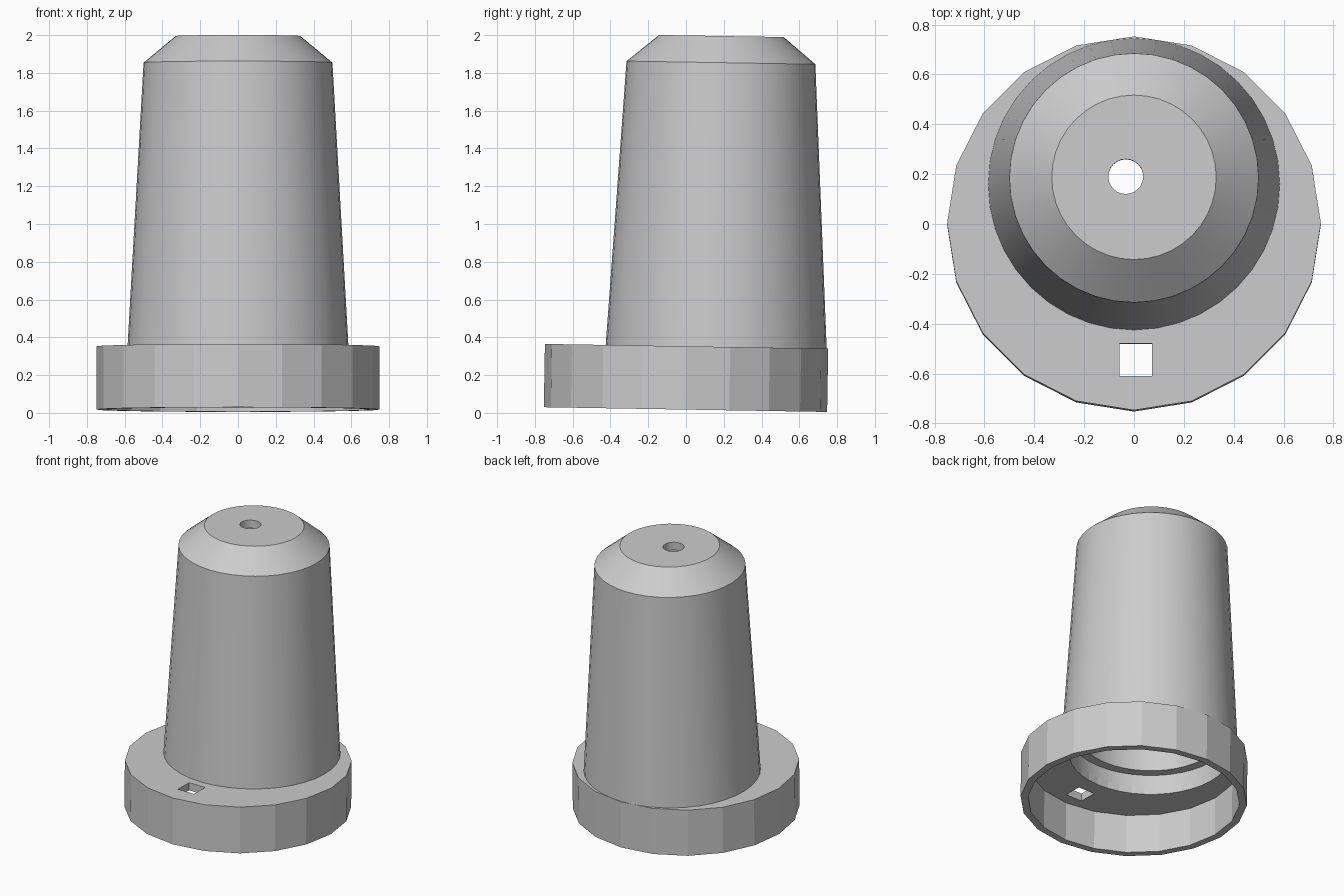
import bpy, bmesh, math

if "Cube" in bpy.data.objects:
    bpy.data.objects.remove(bpy.data.objects["Cube"])

TILT = -0.0167          # whole part leans back very slightly
BODY_Y = 0.154          # body axis is offset towards the back

grey = bpy.data.materials.new("light grey")
grey.diffuse_color = (0.6, 0.6, 0.6, 1)
grey.use_nodes = True
grey.node_tree.nodes["Principled BSDF"].inputs["Base Color"].default_value = grey.diffuse_color


def make(name, bm):
    bmesh.ops.recalc_face_normals(bm, faces=bm.faces)
    me = bpy.data.meshes.new(name)
    bm.to_mesh(me)
    bm.free()
    me.materials.append(grey)
    ob = bpy.data.objects.new(name, me)
    ob.rotation_euler.x = TILT
    bpy.context.collection.objects.link(ob)
    return ob


def lathe(name, profile, sides, x=0, y=0, closed=False):
    """Revolve (radius, z) points about a vertical axis at x, y."""
    bm = bmesh.new()
    rings = []
    for r, z in profile:
        rings.append([bm.verts.new((x + r * math.cos(2 * math.pi * i / sides),
                                    y + r * math.sin(2 * math.pi * i / sides), z))
                      for i in range(sides)])
    pairs = list(zip(rings, rings[1:]))
    if closed:
        pairs.append((rings[-1], rings[0]))
    else:
        bm.faces.new(rings[0])
        bm.faces.new(rings[-1])
    for a, b in pairs:
        for i in range(sides):
            j = (i + 1) % sides
            bm.faces.new((a[i], a[j], b[j], b[i]))
    return make(name, bm)


def cut(ob, cutter):
    mod = ob.modifiers.new("cut", 'BOOLEAN')
    mod.operation = 'DIFFERENCE'
    mod.solver = 'EXACT'
    mod.object = cutter
    bpy.context.view_layer.objects.active = ob
    bpy.ops.object.modifier_apply(modifier=mod.name)
    bpy.data.objects.remove(cutter)


# Flange: 20-sided cup, open underneath, with body opening and square slot
flange = lathe("base_flange", [(0.75, 0.0175), (0.75, 0.3525)], 20, y=-0.003)
cut(flange, lathe("flange_cavity", [(0.70, -0.1), (0.70, 0.297)], 20, y=-0.003))
cut(flange, lathe("body_opening", [(0.53, 0.2), (0.53, 0.5)], 40, y=BODY_Y))
bm = bmesh.new()
bmesh.ops.create_cube(bm, size=1)
bmesh.ops.scale(bm, vec=(0.13, 0.13, 0.4), verts=bm.verts)
bmesh.ops.translate(bm, vec=(0.007, -0.551, 0.35), verts=bm.verts)
cut(flange, make("square_slot", bm))

# Body: hollow tapered shell with chamfered top and an inner ledge
body = lathe("tapered_body", [
    (0.585, 0.3525), (0.50, 1.857), (0.33, 1.998),      # outside
], 40, y=BODY_Y)
cut(body, lathe("body_cavity", [
    (0.53, 0.2), (0.53, 0.44), (0.465, 0.44), (0.44, 1.83), (0.31, 1.94),
], 40, y=BODY_Y))
cut(body, lathe("top_hole", [(0.07, 1.7), (0.07, 2.2)], 24, x=-0.033, y=BODY_Y + 0.003))

# Smooth the round walls, keep the edges crisp
bpy.ops.object.select_all(action='DESELECT')
body.select_set(True)
bpy.context.view_layer.objects.active = body
bpy.ops.object.shade_smooth_by_angle(angle=math.radians(25))
